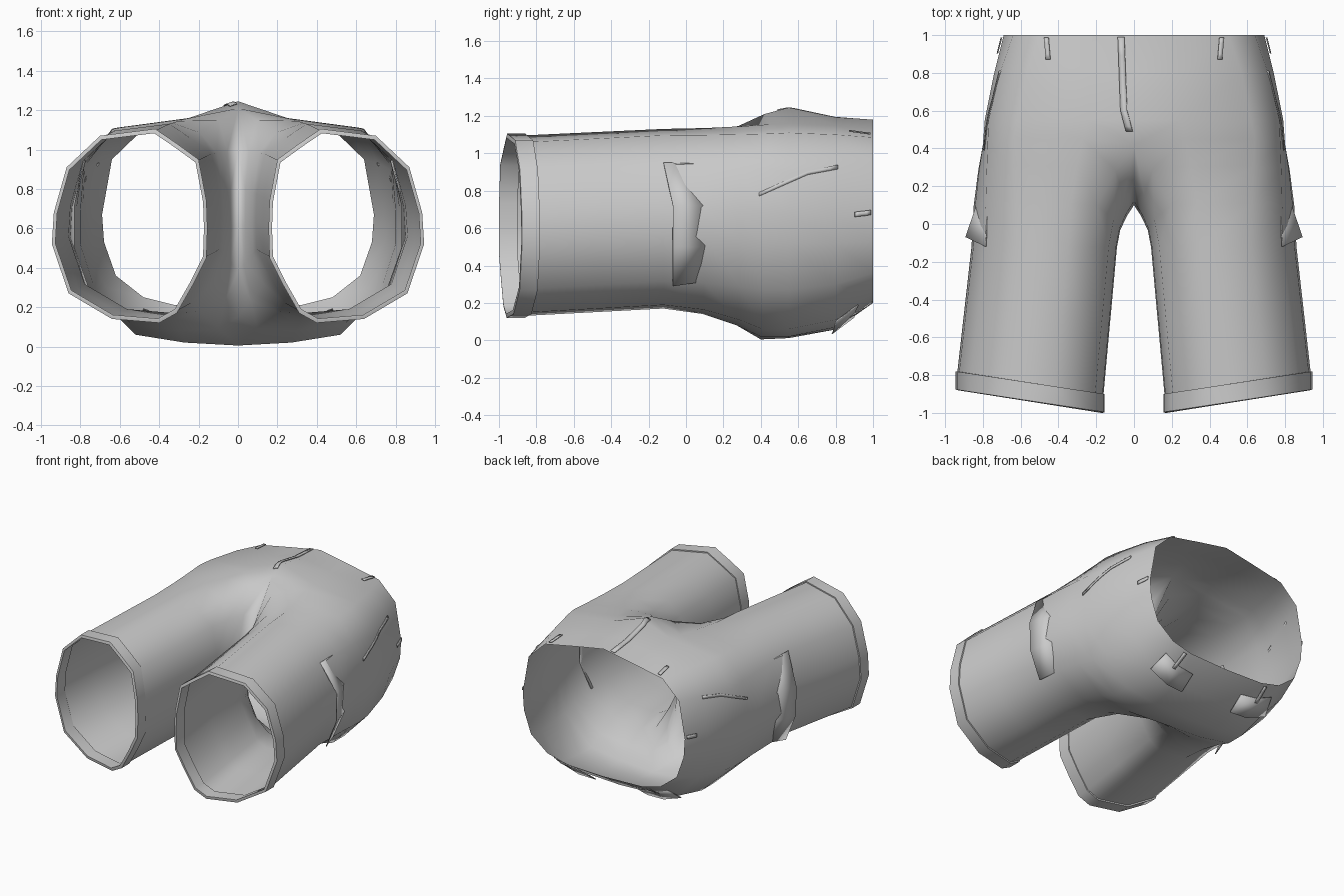
import bpy, bmesh, math
from mathutils import Vector
from mathutils.bvhtree import BVHTree

if "Cube" in bpy.data.objects:
    bpy.data.objects.remove(bpy.data.objects["Cube"])

cloth = bpy.data.materials.new("grey_cloth")
cloth.diffuse_color = (0.6, 0.6, 0.6, 1)
cloth.use_nodes = True
cloth.node_tree.nodes["Principled BSDF"].inputs["Base Color"].default_value = cloth.diffuse_color

# Leg cross-section (x, z): top, round the outside, bottom, inner thigh
LEG = [(.42, 1.105), (.70, 1.07), (.87, .91), (.935, .68), (.945, .52), (.86, .27),
       (.64, .14), (.40, .12), (.31, .17), (.23, .31), (.16, .45), (.155, .60),
       (.16, .74), (.20, .95), (.31, 1.03)]
# Leg root: same order, inner points lie on the crotch seam
ROOT = [(.27, .45, 1.155), (.64, .45, 1.105), (.775, .42, .92), (.80, .42, .68),
        (.80, .42, .52), (.735, .42, .27), (.52, .41, .06), (.27, .40, .02),
        (0, .40, .005), (0, .22, .15), (0, .13, .38), (0, .10, .60),
        (0, .12, .80), (0, .24, 1.0), (0, .42, 1.21)]
# Torso arcs (x, z) from centre front over the side to centre back
TORSO = {
    .55: [(0, 1.245), (.25, 1.16), (.62, 1.11), (.77, .90), (.79, .68), (.79, .52),
          (.72, .27), (.52, .06), (.27, .02), (0, .012)],
    .80: [(0, 1.193), (.24, 1.15), (.57, 1.10), (.71, .93), (.74, .67), (.74, .52),
          (.67, .30), (.50, .11), (.27, .07), (0, .058)],
    1.0: [(0, 1.18), (.22, 1.14), (.50, 1.085), (.64, .95), (.69, .67), (.68, .53),
          (.62, .36), (.48, .25), (.32, .21), (0, .20)],
}
CENTRE = Vector((.55, 0, .61))


def finish(name, bm, thick=0, mirror=True):
    mesh = bpy.data.meshes.new(name)
    bm.to_mesh(mesh)
    bm.free()
    mesh.materials.append(cloth)
    ob = bpy.data.objects.new(name, mesh)
    bpy.context.collection.objects.link(ob)
    bpy.context.view_layer.objects.active = ob
    ob.select_set(True)
    bpy.ops.object.shade_smooth_by_angle(angle=math.radians(60))
    ob.select_set(False)
    if thick:
        m = ob.modifiers.new("thickness", 'SOLIDIFY')
        m.thickness = thick
        m.offset = 0
    if mirror:
        m = ob.modifiers.new("mirror", 'MIRROR')
        m.use_clip = True
    return ob


def bridge(bm, a, b, closed):
    n = len(a)
    for i in range(n if closed else n - 1):
        j = (i + 1) % n
        bm.faces.new((a[i], b[i], b[j], a[j]))


def leg_ring(scale, dy):
    ring = []
    for x, z in LEG:
        p = CENTRE + (Vector((x, 0, z)) - CENTRE) * scale
        p.y = -1 + .12 * (x - .155) / .79 + dy
        ring.append(p)
    return ring


def add(bm, ring):
    return [bm.verts.new(p) for p in ring]


def orient(bm):
    bm.normal_update()
    side = max(bm.faces, key=lambda f: f.calc_center_median().x)
    if side.normal.x < 0:
        bmesh.ops.reverse_faces(bm, faces=bm.faces[:])


# Shorts body: leg tube, leg root, torso
body = bmesh.new()
start = leg_ring(.98, .08)
thigh = [Vector((.09 + (x - .155) * .975, -.12, .17 + (z - .12) * .975)) for x, z in LEG]
root = [Vector(p) for p in ROOT]
rings = [start, [a.lerp(b, .5) for a, b in zip(start, thigh)], thigh]
for t in (.4, .75):
    ring = []
    for a, b in zip(thigh, root):
        p = a.lerp(b, t ** 1.8)
        p.y = a.y + (b.y - a.y) * t
        ring.append(p)
    rings.append(ring)
rings.append(root)
rows = [add(body, r) for r in rings]
for a, b in zip(rows, rows[1:]):
    bridge(body, a, b, True)
prev = [rows[-1][i] for i in [14] + list(range(9))]
for y, arc in TORSO.items():
    row = add(body, [(x, y, z) for x, z in arc])
    bridge(body, prev, row, False)
    prev = row
orient(body)
surface = BVHTree.FromBMesh(body)
finish("shorts_body", body)

# Hem: folded cuff round each leg opening
hem = bmesh.new()
rows = [add(hem, leg_ring(s, d)) for s, d in
        ((.955, .10), (.955, 0), (.972, 0), (1, .004), (1, .10), (.975, .10))]
for a, b in zip(rows, rows[1:]):
    bridge(hem, a, b, True)
bmesh.ops.recalc_face_normals(hem, faces=hem.faces[:])
finish("leg_hem", hem)


def strip(name, path, width, axis, lift=.006, mirror=True):
    """Thin band laid on the body along a path seen along one axis."""
    bm = bmesh.new()
    origin, ray = {'top': (2, Vector((0, 0, -1))), 'under': (-2, Vector((0, 0, 1))),
                   'side': (2, Vector((-1, 0, 0)))}[axis]
    pairs = []
    for k in range(len(path) - 1):
        for s in range(4):
            pairs.append(Vector(path[k]).lerp(Vector(path[k + 1]), s / 4))
    pairs.append(Vector(path[-1]))
    rows = []
    for p in pairs:
        row = []
        for off in (0, width[0]), (1, width[1]):
            q = (p.x + off[1] * off[0], p.y) if axis != 'side' else (p.x, p.y + off[1] * off[0])
            o = Vector((q[0], q[1], origin)) if axis != 'side' else Vector((origin, q[0], q[1]))
            sx = -1 if o.x < 0 and axis != 'side' else 1
            o.x *= sx
            hit, normal, _, _ = surface.ray_cast(o, ray)
            if hit is None:
                break
            hit = hit + normal * lift
            hit.x *= sx
            row.append(bm.verts.new(hit))
        if len(row) == 2:
            rows.append(row)
    for a, b in zip(rows, rows[1:]):
        bridge(bm, a, b, False)
    bmesh.ops.recalc_face_normals(bm, faces=bm.faces[:])
    finish(name, bm, .006, mirror)


# Fly, belt loops and slanted hand-pocket edges
strip("fly", [(-.085, .99), (-.07, .6), (-.04, .49)], (0, .035), 'top', mirror=False)
strip("front_belt_loop", [(.44, .87), (.45, .985)], (0, .025), 'top', .012)
strip("back_belt_loop", [(.36, .87), (.35, .985)], (0, .025), 'under', .012)
strip("side_belt_loop", [(.90, .66), (.985, .67)], (0, .025), 'side', .010)
strip("hand_pocket_edge", [(.39, .77), (.65, .885), (.81, .915)], (0, .02), 'side', .004)


def flap(name, free, fixed):
    bm = bmesh.new()
    bridge(bm, add(bm, free), add(bm, fixed), False)
    orient(bm)
    finish(name, bm, .006)


# Cargo pocket on the outer thigh, standing off at its free edge
flap("cargo_pocket",
     [(.785, -.12, .95), (.89, -.07, .72), (.885, -.07, .50), (.80, -.07, .29)],
     [(.775, .04, .945), (.832, .10, .72), (.832, .10, .50), (.765, .06, .31)])
# Seat pocket flap hanging from the back
flap("seat_pocket_flap",
     [(.22, .78, .035), (.36, .785, .04), (.52, .80, .10)],
     [(.22, .90, .125), (.36, .90, .145), (.48, .92, .19)])
